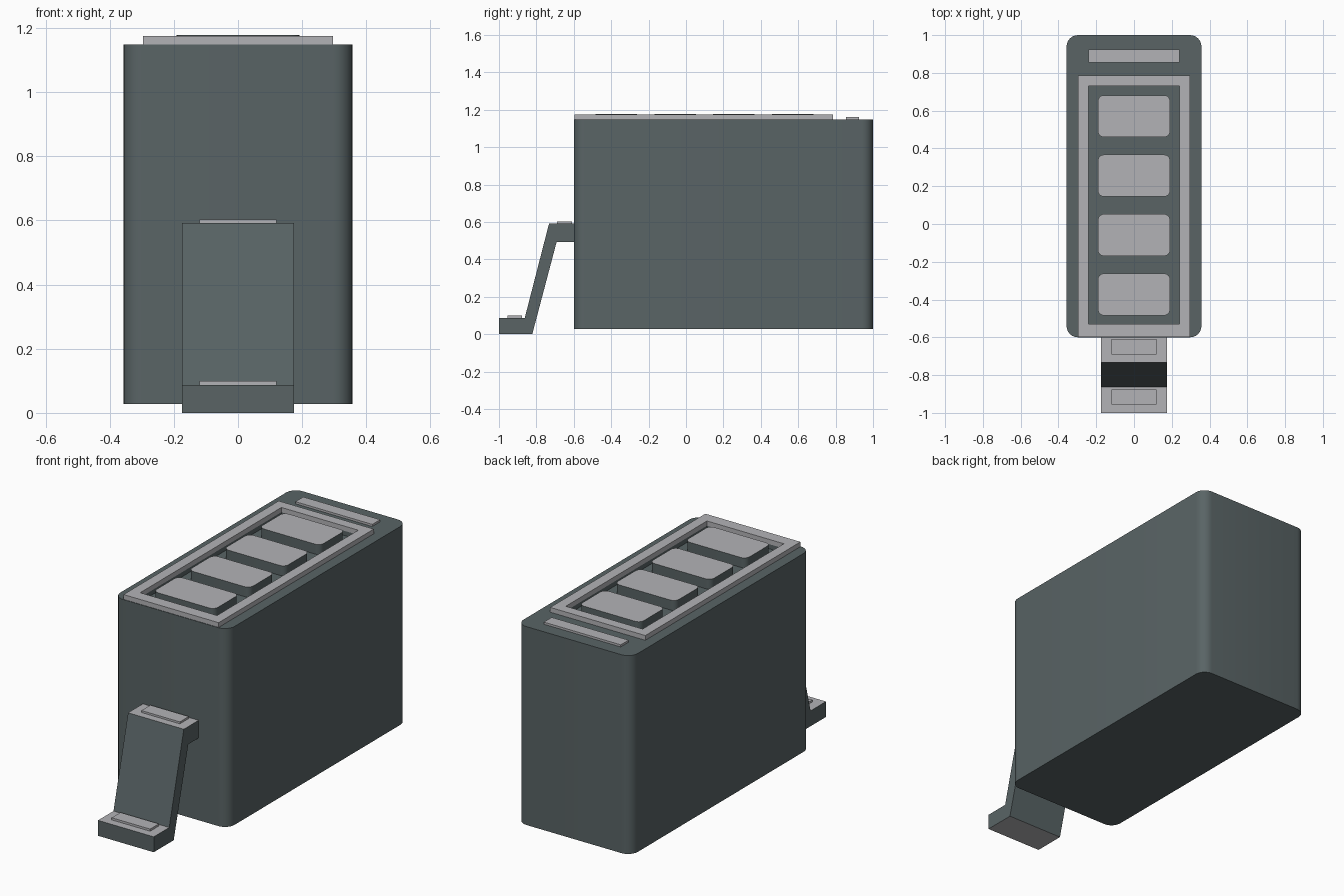
import bpy
import bmesh

cube = bpy.data.objects.get("Cube")
if cube:
    bpy.data.objects.remove(cube, do_unlink=True)


def material(name, color):
    m = bpy.data.materials.new(name)
    m.use_nodes = True
    m.diffuse_color = (*color, 1)
    m.node_tree.nodes["Principled BSDF"].inputs["Base Color"].default_value = (*color, 1)
    return m


DARK = material("dark slate", (0.10, 0.127, 0.131))
LIGHT = material("light grey", (0.45, 0.45, 0.47))


def finish(name, bm, mats, rule=None):
    bmesh.ops.recalc_face_normals(bm, faces=bm.faces)
    bm.normal_update()
    if rule:
        for f in bm.faces:
            f.material_index = int(rule(f))
    mesh = bpy.data.meshes.new(name)
    bm.to_mesh(mesh)
    bm.free()
    for m in mats:
        mesh.materials.append(m)
    ob = bpy.data.objects.new(name, mesh)
    bpy.context.collection.objects.link(ob)
    return ob


def box(name, half_x, y, z, mats, radius=0, rule=None):
    """Box centred on x, with optional rounded vertical corners."""
    bm = bmesh.new()
    bmesh.ops.create_cube(bm, size=1)
    for v in bm.verts:
        v.co.x *= 2 * half_x
        v.co.y = y[0] if v.co.y < 0 else y[1]
        v.co.z = z[0] if v.co.z < 0 else z[1]
    if radius:
        upright = [e for e in bm.edges if abs(e.verts[0].co.z - e.verts[1].co.z) > 1e-4]
        bmesh.ops.bevel(bm, geom=upright, offset=radius, segments=6,
                        profile=0.5, affect='EDGES')
    return finish(name, bm, mats, rule)


def activate(ob):
    bpy.ops.object.select_all(action='DESELECT')
    ob.select_set(True)
    bpy.context.view_layer.objects.active = ob


def smooth(ob):
    activate(ob)
    bpy.ops.object.shade_smooth_by_angle(angle=0.6)


def faces_up(f):
    return f.normal.z > 0.9


# Case, with raised top frame around a shallow tray
TOP = 1.148
case = box("case", 0.357, (-0.6, 1), (0.028, TOP), [DARK], radius=0.06)
frame = box("top_frame", 0.297, (-0.597, 0.787), (TOP, 1.175), [LIGHT])
cutter = box("tray_cutter", 0.24, (-0.53, 0.73), (1.122, 1.3), [])
for ob in (case, frame):
    activate(ob)
    mod = ob.modifiers.new("tray", 'BOOLEAN')
    mod.object = cutter
    mod.solver = 'EXACT'
    bpy.ops.object.modifier_apply(modifier=mod.name)
bpy.data.objects.remove(cutter, do_unlink=True)
smooth(case)

# Four rounded buttons in the tray, light only on top
for i in range(4):
    y = -0.373 + i * 0.3145
    smooth(box(f"button_{i + 1}", 0.191, (y - 0.111, y + 0.111), (1.122, 1.178),
               [DARK, LIGHT], radius=0.032, rule=faces_up))

# Narrow strip behind the frame
box("rear_strip", 0.24, (0.855, 0.925), (TOP, 1.16), [LIGHT])

# Stepped bracket on the front, level faces light
profile = [(-0.6, 0.592), (-0.732, 0.592), (-0.862, 0.087), (-1, 0.087),
           (-1, 0), (-0.822, 0), (-0.692, 0.492), (-0.6, 0.492)]
bm = bmesh.new()
side = bm.faces.new([bm.verts.new((-0.174, y, z)) for y, z in profile])
ext = bmesh.ops.extrude_face_region(bm, geom=[side])["geom"]
bmesh.ops.translate(bm, vec=(0.348, 0, 0),
                    verts=[g for g in ext if isinstance(g, bmesh.types.BMVert)])
finish("front_bracket", bm, [DARK, LIGHT], lambda f: abs(f.normal.z) > 0.9)

# Raised pads on the bracket steps
box("upper_step_pad", 0.12, (-0.69, -0.61), (0.592, 0.603), [LIGHT])
box("lower_step_pad", 0.12, (-0.955, -0.877), (0.087, 0.099), [LIGHT])
